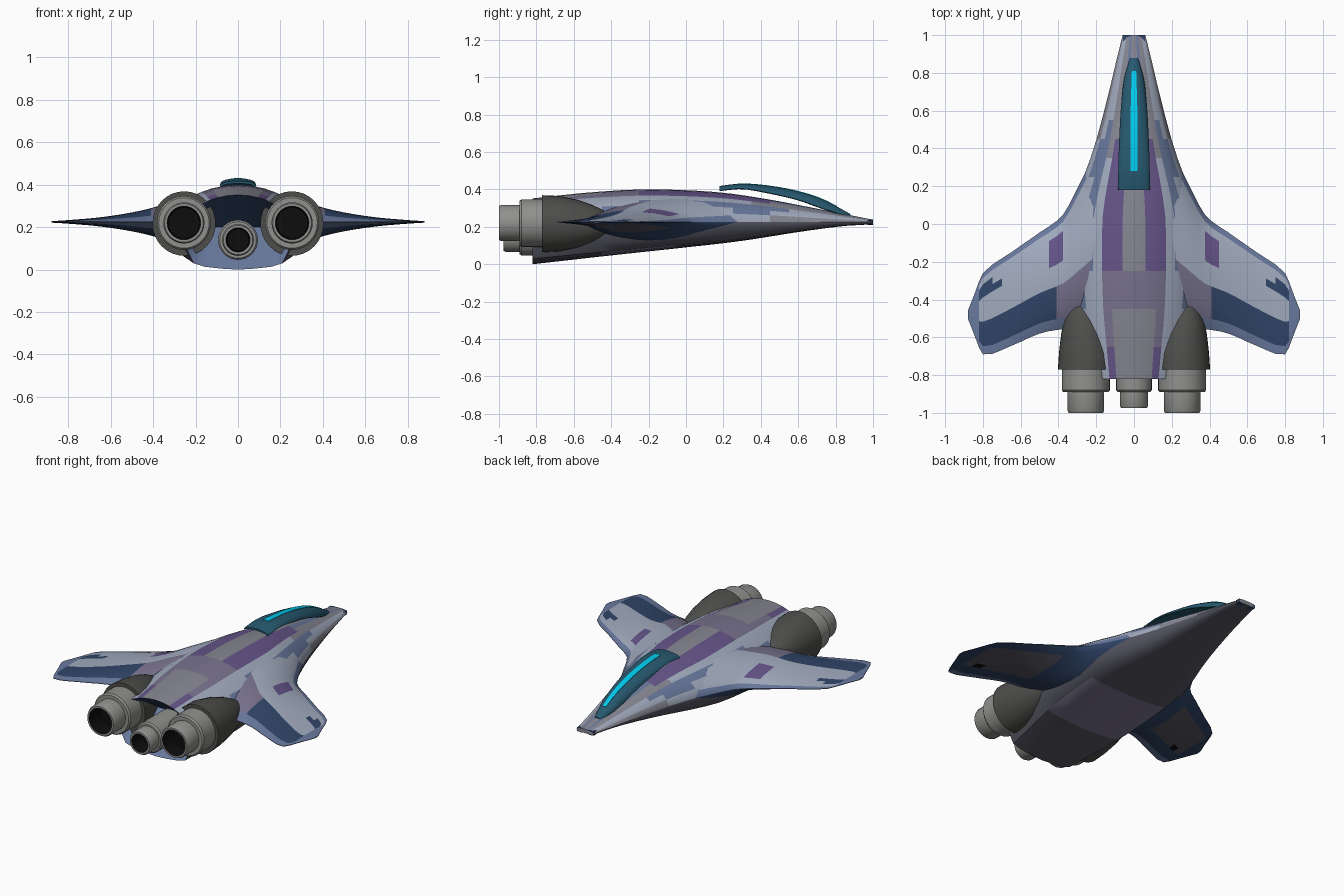
import bpy, bmesh
from math import sin, cos, pi, radians

if "Cube" in bpy.data.objects:
    bpy.data.objects.remove(bpy.data.objects["Cube"])

COL = dict(light=(.36, .41, .52), blue=(.14, .19, .34), purple=(.13, .09, .25),
           grey=(.24, .24, .29), mauve=(.19, .17, .27), navy=(.03, .06, .14),
           belly=(.09, .09, .12), teal=(.02, .10, .16), cyan=(0, .6, .85),
           pod=(.075, .075, .07), metal=(.28, .28, .27), black=(.004, .004, .004))
MATS = {}
for n, c in COL.items():
    MATS[n] = bpy.data.materials.new(n)
    MATS[n].diffuse_color = (*c, 1)
NAMES = list(COL)


def curve(pts, t):
    """Smooth interpolation through (t, value) points sorted by t."""
    n = len(pts)
    if t <= pts[0][0]: return pts[0][1]
    if t >= pts[-1][0]: return pts[-1][1]
    i = max(k for k in range(n - 1) if pts[k][0] <= t)

    def slope(k):
        a, b = pts[max(k - 1, 0)], pts[min(k + 1, n - 1)]
        return (b[1] - a[1]) / (b[0] - a[0])
    (t0, v0), (t1, v1) = pts[i], pts[i + 1]
    h = t1 - t0
    u = (t - t0) / h
    return ((2*u**3 - 3*u*u + 1) * v0 + (u**3 - 2*u*u + u) * h * slope(i)
            + (3*u*u - 2*u**3) * v1 + (u**3 - u*u) * h * slope(i + 1))


def loft(name, rings, colour, caps=(True, True), mirror=False, angle=35):
    """Skin closed rings; colour(i, j, centre) gives the material name."""
    bm = bmesh.new()
    vs = [[bm.verts.new(p) for p in r] for r in rings]
    n = len(rings[0])
    for i in range(len(rings) - 1):
        for j in range(n):
            k = (j + 1) % n
            f = bm.faces.new((vs[i][j], vs[i][k], vs[i + 1][k], vs[i + 1][j]))
            f.material_index = NAMES.index(colour(i, j, f.calc_center_median()))
    for end, i in ((0, 0), (1, len(rings) - 1)):
        if caps[end]:
            f = bm.faces.new(vs[i])
            f.material_index = NAMES.index(colour(min(i, len(rings) - 2), 0, f.calc_center_median()))
    bmesh.ops.remove_doubles(bm, verts=bm.verts, dist=1e-5)
    bmesh.ops.recalc_face_normals(bm, faces=bm.faces)
    me = bpy.data.meshes.new(name)
    bm.to_mesh(me)
    bm.free()
    for m in NAMES:
        me.materials.append(MATS[m])
    me.shade_smooth()
    me.set_sharp_from_angle(angle=radians(angle))
    ob = bpy.data.objects.new(name, me)
    bpy.context.collection.objects.link(ob)
    if mirror:
        ob.modifiers.new("mirror", 'MIRROR').use_mirror_merge = False
    return ob


# Fuselage: width, top and bottom curves along y
WATER = .225
W = [(-.82, .26), (-.65, .29), (-.45, .325), (-.2, .34), (.05, .33), (.2, .285),
     (.4, .213), (.65, .145), (.9, .085), (1, .06)]
T = [(-.82, .352), (-.5, .385), (-.2, .40), (.17, .385), (.45, .345), (.71, .295), (1, .238)]
B = [(-.82, 0), (-.4, .047), (0, .09), (.3, .125), (.6, .172), (.85, .205), (1, .213)]
top_s = [0, .18, .36, .5, .64, .78, .9]
HALF = [(s, (1 - s * s) ** .72) for s in top_s] + [(1, 0)]
HALF += [(.98, -.3), (.92, -.6), (.8, -.87), (.6, -.94), (.3, -.98), (0, -1)]
SECT = HALF + [(-s, h) for s, h in HALF[-2:0:-1]]


def body_ring(y):
    w, t, b = curve(W, y), curve(T, y), curve(B, y)
    return [(s * w, y, WATER + h * ((t - WATER) if h > 0 else (WATER - b))) for s, h in SECT]


def body_colour(i, j, c):
    k, y = min(j, len(SECT) - 1 - j), c.y
    if i == 0:
        return 'navy' if k < 7 else 'blue'
    if k >= 7:
        return 'mauve' if -.45 < y < -.1 and k > 9 else 'belly'
    if k == 0:
        return 'mauve' if -.45 < y < -.25 else 'grey'
    if k in (1, 2):
        if -.25 < y < .45: return 'purple'
        if -.45 < y < -.25: return 'mauve'
        if y >= .45: return 'blue' if k == 1 else 'grey'
        return 'grey' if k == 1 else ('purple' if y < -.6 else 'mauve')
    if k == 3:
        return 'light' if y < .35 else 'grey'
    if k == 4:
        return 'blue' if -.25 < y < .55 or y < -.65 else 'light'
    if k == 5:
        return 'blue' if -.45 < y < -.05 or .25 < y < .4 else 'light'
    return 'grey' if y > .4 else 'light'


ys = [-.82, -.75] + [-.65 + .1 * i for i in range(17)] + [1]
# the tail is a V-shaped notch running forward to a line
notch = [(x * .8, -.62, .2) for x, y, z in body_ring(-.82)]
loft("fuselage", [notch] + [body_ring(y) for y in ys], body_colour, (False, True), angle=40)

# Wings: ribs along x with leading edge, trailing edge and half thickness
LE = [(.2, .39), (.3, .19), (.375, .05), (.5, -.045), (.65, -.15), (.8, -.26), (.84, -.36), (.88, -.46)]
TE = [(.2, -.54), (.4, -.56), (.5, -.58), (.65, -.645), (.8, -.69), (.84, -.60), (.88, -.50)]
TH = [(.2, .125), (.3, .098), (.4, .066), (.5, .043), (.65, .02), (.8, .007), (.88, .002)]
US = [0, .06, .14, .22, .3, .4, .5, .6, .7, .8, .9, 1]


def rib(x):
    le, te, th = curve(LE, x), curve(TE, x), curve(TH, x)
    pts = [(u, .0015 + th * (4 * u * (1 - u)) ** .8) for u in US]
    ring = [(x, le + (te - le) * u, WATER + t) for u, t in pts]
    return ring + [(x, le + (te - le) * u, WATER - t) for u, t in reversed(pts)]


def wing_colour(i, j, c):
    upper = j < len(US) - 1
    x, u = c.x, (curve(LE, c.x) - c.y) / (curve(LE, c.x) - curve(TE, c.x))
    if x > .82 or u < .06 or u > .9:
        return 'blue' if upper or x < .8 and u > .9 else 'navy'
    if not upper:
        return 'black' if .70 < x < .76 and .6 < u < .7 else 'belly' if .45 < x < .78 and .14 < u < .7 else 'navy'
    if .36 < x < .44 and .14 < u < .4: return 'purple'
    if u > .6: return 'navy' if x > .41 else 'mauve'
    if (.76 < x and .14 < u < .3) or (.72 < x < .8 and .22 < u < .3): return 'navy'
    return 'light'


xs = [.2, .25, .3, .34, .375, .41, .45, .5, .55, .6, .65, .7, .75, .8, .82, .85, .88]
loft("wing", [rib(x) for x in xs], wing_colour, mirror=True, angle=50)


# Engines: profiles of (radius, y) turned around an axis along y
def lathe(name, prof, x, z, colour, mirror=False):
    rings = [[(x + r * cos(2 * pi * a / 32), y, z + r * sin(2 * pi * a / 32)) for a in range(32)]
             for r, y in prof]
    loft(name, rings, colour, (False, False), mirror)


pod = [(-.77, .152, .254), (-.68, .148, .252), (-.58, .128, .26), (-.5, .10, .27), (-.42, .06, .28), (-.36, .01, .28)]
loft("engine_pod", [[(x + r * .98 * cos(2 * pi * a / 32), y, .217 + r * sin(2 * pi * a / 32))
                     for a in range(32)] for y, r, x in pod],
     lambda i, j, c: 'pod', mirror=True)


def nozzle(name, x, z, r1, r2, y0, y1, y2, mirror=False):
    prof = [(0, y0), (r1, y0), (r1, y1 + .01), (r1 - .008, y1), (r2, y1), (r2, y2 + .012),
            (r2 - .006, y2), (r2 - .018, y2), (r2 - .024, y2 + .1), (0, y2 + .1)]
    lathe(name, prof, x, z, lambda i, j, c: 'black' if i >= 7 else 'metal', mirror)


nozzle("side_nozzle", .255, .22, .127, .097, -.74, -.89, -1, True)
nozzle("centre_nozzle", 0, .14, .094, .075, -.66, -.89, -.975)

# Canopy: thin arched shell standing just above the hull
CW = [(.18, .086), (.5, .076), (.75, .056), (.88, .022)]
CT = [(.18, .418), (.3, .431), (.53, .405), (.72, .352), (.88, .268)]
CE = [(.18, .395), (.3, .405), (.45, .38), (.6, .345), (.72, .302), (.88, .25)]


def canopy_ring(y):
    w, t, e = curve(CW, y), curve(CT, y), curve(CE, y)
    arc = [(sin(a), cos(a)) for a in (pi / 2 * (k / 6 - 1) for k in range(13))]
    return ([(w * s, y, e + (t - e) * c) for s, c in arc]
            + [(w * .93 * s, y, e - .004 + (t - e - .008) * c) for s, c in reversed(arc)])


loft("canopy", [canopy_ring(.18 + .05 * i) for i in range(15)], lambda i, j, c: 'teal', angle=45)


def strip_ring(y):
    z = curve(CT, y)
    w = .018 if y < .6 else .018 - (y - .6) * .03
    return [(-w, y, z + .002), (w, y, z + .002), (w, y, z - .008), (-w, y, z - .008)]


loft("canopy_light", [strip_ring(.28 + .053 * i) for i in range(11)], lambda i, j, c: 'cyan')

# Small dark sensor blocks at the nose tip
tip = [[(.022, y, .238), (.058, y, .234), (.058, y, .212), (.022, y, .21)] for y in (.97, 1.0)]
loft("nose_sensor", tip, lambda i, j, c: 'navy', mirror=True)

for m in bpy.data.materials:
    if m.users and not m.is_grease_pencil:
        m.use_nodes = True
        m.node_tree.nodes["Principled BSDF"].inputs["Base Color"].default_value = m.diffuse_color
